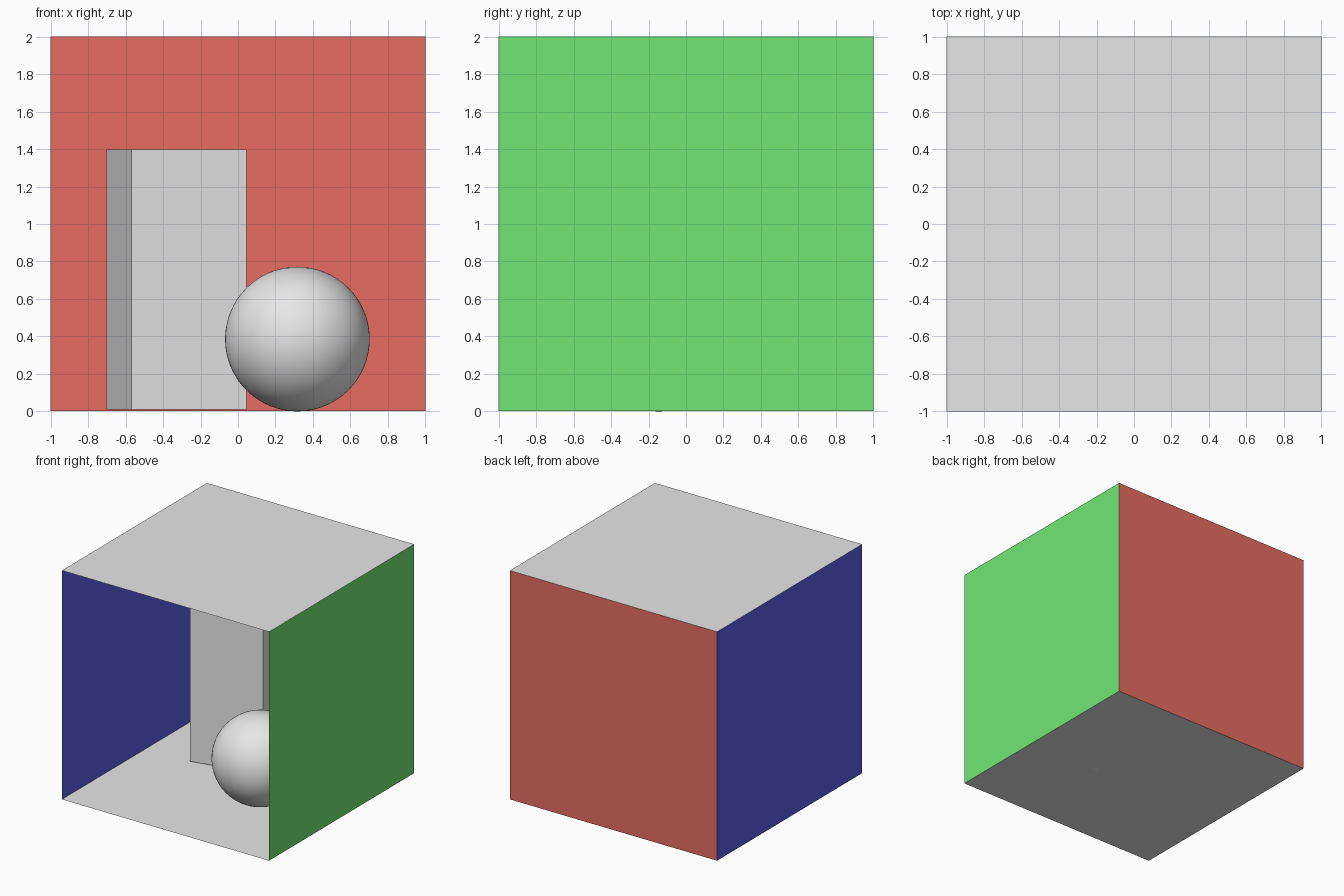
import bpy, bmesh, math
from mathutils import Matrix, Vector

if "Cube" in bpy.data.objects:
    bpy.data.objects.remove(bpy.data.objects["Cube"])


def material(name, rgb):
    m = bpy.data.materials.new(name)
    m.diffuse_color = (*rgb, 1)
    m.use_nodes = True
    m.node_tree.nodes["Principled BSDF"].inputs["Base Color"].default_value = m.diffuse_color
    return m


GREY = material("light_grey", (0.8, 0.8, 0.8))
RED = material("red", (0.90, 0.17, 0.14))
GREEN = material("green", (0.19, 0.90, 0.20))
BLUE = material("blue", (0.11, 0.12, 0.83))


def make(name, bm, mat):
    me = bpy.data.meshes.new(name)
    bm.to_mesh(me)
    bm.free()
    me.materials.append(mat)
    ob = bpy.data.objects.new(name, me)
    bpy.context.collection.objects.link(ob)
    return ob


# Room: thin single-sheet panels, open at the front, facing inward
FLOOR, TOP = 0.003, 2.0
MID = (FLOOR + TOP) / 2
H = (TOP - FLOOR) / 2


def panel(name, centre, u, v, mat):
    bm = bmesh.new()
    c, u, v = Vector(centre), Vector(u), Vector(v)
    bm.faces.new([bm.verts.new(c + a * u + b * v)
                  for a, b in ((-1, -1), (1, -1), (1, 1), (-1, 1))])
    make(name, bm, mat)


panel("floor", (0, 0, FLOOR), (1, 0, 0), (0, 1, 0), GREY)
panel("ceiling", (0, 0, TOP), (0, 1, 0), (1, 0, 0), GREY)
panel("back_wall", (0, 1, MID), (1, 0, 0), (0, 0, H), RED)
panel("left_wall", (-1, 0, MID), (0, 1, 0), (0, 0, H), BLUE)
panel("right_wall", (1, 0, MID), (0, 0, H), (0, 1, 0), GREEN)

# Tall block, turned slightly
bm = bmesh.new()
bmesh.ops.create_cube(bm, size=1, matrix=Matrix.Translation((-0.327, 0.522, 0.704))
                      @ Matrix.Rotation(math.radians(12.1), 4, 'Z')
                      @ Matrix.Diagonal((0.629, 0.629, 1.386, 1)))
make("tall_block", bm, GREY)

# Ball, dipping just through the floor
bm = bmesh.new()
bmesh.ops.create_uvsphere(bm, u_segments=64, v_segments=32, radius=0.386,
                          matrix=Matrix.Translation((0.317, -0.145, 0.386)))
for f in bm.faces:
    f.smooth = True
make("ball", bm, GREY)
